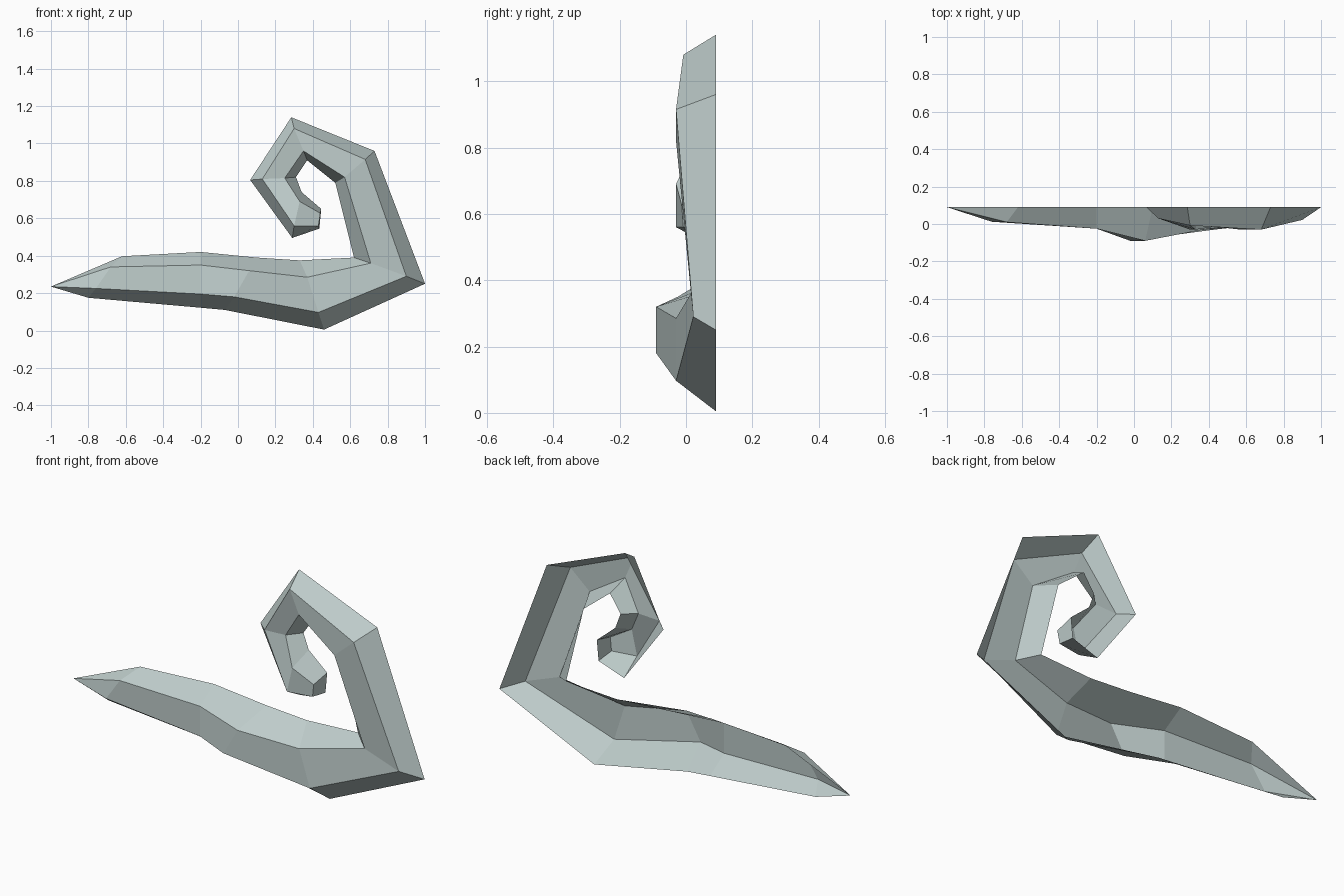
import bpy
import bmesh

# Remove the default cube only
default_cube = bpy.data.objects.get("Cube")
if default_cube:
    bpy.data.objects.remove(default_cube, do_unlink=True)

BACK = 0.09  # plane of the open back


def make_material(name, colour):
    material = bpy.data.materials.new(name)
    material.use_nodes = True
    material.diffuse_color = colour
    material.node_tree.nodes["Principled BSDF"].inputs["Base Color"].default_value = colour
    return material


def flat_rail(points):
    """Turn front-plane (x, z) points into a rail lying on the back plane."""
    return [(x, BACK, z) for x, z in points]


def loft_rails(name, rails, tip, material):
    """Skin an open-backed shell across rails, from a pointed tip to a capped end."""
    bm = bmesh.new()
    tip_vert = bm.verts.new(tip)
    grid = [[bm.verts.new(point) for point in rail] for rail in rails]
    for lower, upper in zip(grid, grid[1:]):
        bm.faces.new((tip_vert, lower[0], upper[0]))
        for i in range(len(lower) - 1):
            bm.faces.new((lower[i], lower[i + 1], upper[i + 1], upper[i]))
    # Blunt cap at the curled end
    bm.faces.new([rail[-1] for rail in reversed(grid)])

    mesh = bpy.data.meshes.new(name)
    bm.to_mesh(mesh)
    bm.free()
    mesh.materials.append(material)
    shell = bpy.data.objects.new(name, mesh)
    bpy.context.collection.objects.link(shell)
    return shell


# Outer back edge, running along the stem and round the curl
outer_edge = flat_rail([
    (-.8, .175), (-.2, .122), (-.07, .11), (.46, .005), (1, .25),
    (.73, .96), (.285, 1.14), (.065, .805), (.29, .495), (.435, .545),
])

# Outer front ridge
outer_ridge = [
    (-.76, .012, .225), (-.2, -.025, .195), (-.02, -.09, .18),
    (.43, -.03, .097), (.9, .022, .29), (.68, -.03, .915),
    (.3, -.008, 1.08), (.13, .03, .81), (.3, -.03, .56), (.43, -.008, .56),
]

# Inner front ridge
inner_ridge = [
    (-.68, .01, .34), (-.2, -.025, .35), (.06, -.09, .32),
    (.37, -.03, .285), (.71, .015, .36), (.57, -.03, .82),
    (.35, -.005, .96), (.25, .03, .815), (.33, -.03, .69), (.44, -.013, .627),
]

# Inner back edge
inner_edge = flat_rail([
    (-.62, .397), (-.2, .42), (.1, .39), (.33, .375), (.62, .39),
    (.52, .79), (.37, .91), (.31, .82), (.34, .74), (.445, .65),
])

pale_grey = make_material("pale_grey_green", (.52, .61, .6, 1))
loft_rails(
    "curled_tendril",
    [outer_edge, outer_ridge, inner_ridge, inner_edge],
    (-1, BACK, .235),
    pale_grey,
)
